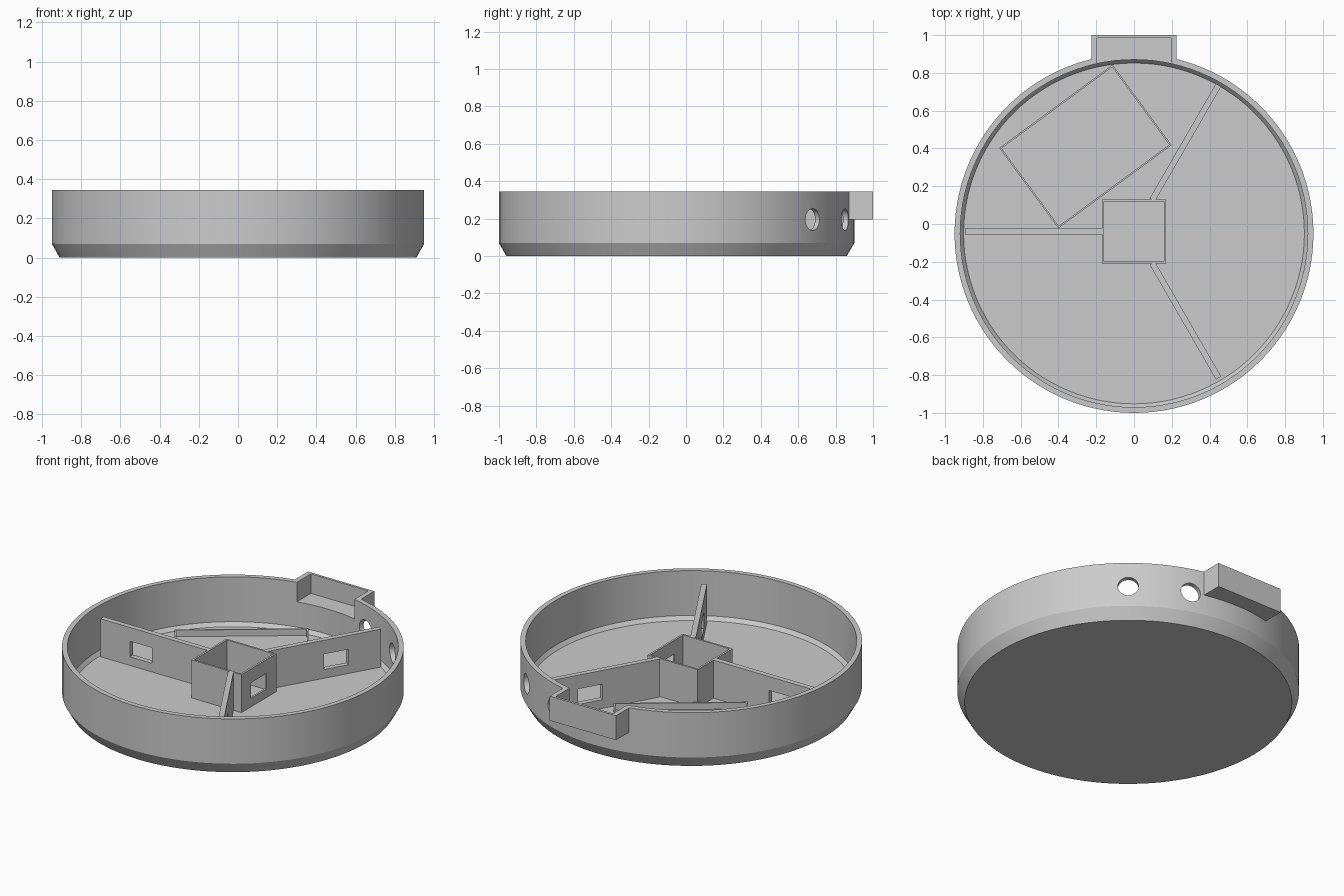
import bpy, bmesh, math
from mathutils import Matrix, Vector

if "Cube" in bpy.data.objects:
    bpy.data.objects.remove(bpy.data.objects["Cube"], do_unlink=True)

# Single plain grey
grey = bpy.data.materials.new("plain_grey")
grey.use_nodes = True
colour = (0.6, 0.6, 0.6, 1)
grey.diffuse_color = colour
grey.node_tree.nodes["Principled BSDF"].inputs["Base Color"].default_value = colour

FLOOR = 0.047
RIM = 0.345
TRAY = Vector((0, -0.05, 0))      # axis of the round tray
HUB = Vector((0, -0.04, 0))       # axis of the hub and ribs


def finish(name, bm, matrix=Matrix()):
    bmesh.ops.transform(bm, matrix=matrix, verts=bm.verts)
    bmesh.ops.recalc_face_normals(bm, faces=bm.faces)
    mesh = bpy.data.meshes.new(name)
    bm.to_mesh(mesh)
    bm.free()
    mesh.materials.append(grey)
    obj = bpy.data.objects.new(name, mesh)
    bpy.context.collection.objects.link(obj)
    return obj


def block(name, low, high, matrix=Matrix()):
    low, high = Vector(low), Vector(high)
    bm = bmesh.new()
    bmesh.ops.create_cube(bm, size=1)
    for v in bm.verts:
        v.co = (low + high) / 2 + v.co * (high - low)
    return finish(name, bm, matrix)


def combine(obj, tool, operation="DIFFERENCE"):
    """Apply a boolean and drop the tool object."""
    tool.hide_render = True
    mod = obj.modifiers.new("bool", "BOOLEAN")
    mod.operation, mod.solver, mod.object = operation, "EXACT", tool
    graph = bpy.context.evaluated_depsgraph_get()
    mesh = bpy.data.meshes.new_from_object(obj.evaluated_get(graph))
    obj.modifiers.clear()
    obj.data = mesh
    bpy.data.objects.remove(tool, do_unlink=True)


def turn(centre, degrees):
    return Matrix.Translation(centre) @ Matrix.Rotation(math.radians(degrees), 4, "Z")


def frame(name, half_x, half_y, wall, top, matrix):
    """Open rectangular wall standing on the floor."""
    obj = block(name, (-half_x, -half_y, FLOOR - 0.01), (half_x, half_y, top), matrix)
    hx, hy = half_x - wall, half_y - wall
    combine(obj, block("cutter", (-hx, -hy, -1), (hx, hy, 1), matrix))
    return obj


# Round tray: revolved wall and floor with a chamfered base
profile = [(0, 0), (0.91, 0), (0.95, 0.07), (0.95, RIM),
           (0.92, RIM), (0.92, 0.07), (0.902, FLOOR), (0, FLOOR)]
bm = bmesh.new()
points = [bm.verts.new((r, 0, z)) for r, z in profile]
edges = [bm.edges.new(pair) for pair in zip(points, points[1:])]
bmesh.ops.spin(bm, geom=points + edges, cent=(0, 0, 0), axis=(0, 0, 1),
               angle=math.tau, steps=112)
bmesh.ops.remove_doubles(bm, verts=bm.verts, dist=0.0005)
tray = finish("tray", bm, Matrix.Translation(TRAY))

# Rear pocket, open to the inside and the top
combine(tray, block("pocket", (-0.225, 0.872, 0.195), (0.225, 1.0, RIM)), "UNION")
combine(tray, block("cutter", (-0.195, 0.7, 0.225), (0.195, 0.985, 1)))

# Two round cable holes through the wall
for angle in (50, 71.5):
    bm = bmesh.new()
    bmesh.ops.create_cone(bm, cap_ends=True, segments=40, radius1=0.058,
                          radius2=0.058, depth=0.3)
    place = (turn(TRAY, angle) @ Matrix.Translation((0.93, 0, 0.195))
             @ Matrix.Rotation(math.pi / 2, 4, "Y"))
    combine(tray, finish("cutter", bm, place))

# Square hub with one window
hub = frame("hub_box", 0.17, 0.17, 0.012, 0.28, Matrix.Translation(HUB))
combine(hub, block("cutter", (0.1, -0.075, 0.1), (0.25, 0.075, 0.195),
                   Matrix.Translation(HUB)))

# Three ribs, each with a window
for name, angle, start in (("side_rib", 180, 0.165), ("back_rib", 60, 0.194),
                           ("front_rib", -60, 0.194)):
    place = turn(HUB, angle)
    rib = block(name, (start, -0.016, FLOOR - 0.01), (0.895, 0.016, 0.28), place)
    combine(rib, block("cutter", (0.545, -0.1, 0.1), (0.695, 0.1, 0.195), place))

# Low rectangular holder on the floor
frame("floor_holder", 0.372, 0.264, 0.009, 0.087, turn((-0.257, 0.41, 0), 36.3))

# Smooth the round wall, keep edges sharp
bpy.ops.object.select_all(action="DESELECT")
tray.select_set(True)
bpy.context.view_layer.objects.active = tray
bpy.ops.object.shade_smooth_by_angle(angle=math.radians(25))
